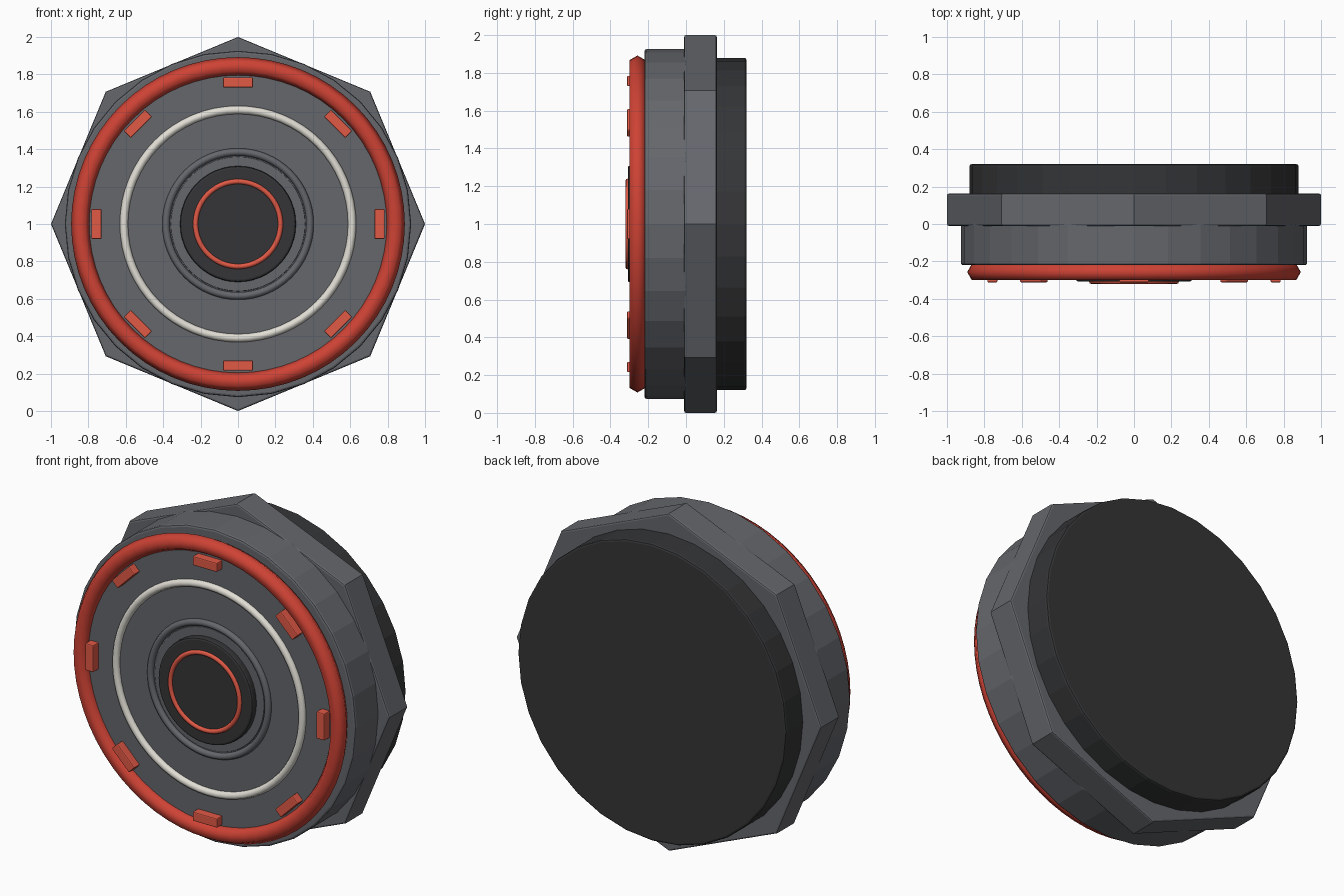
import bpy
import math
from math import pi, radians

if "Cube" in bpy.data.objects:
    bpy.data.objects.remove(bpy.data.objects["Cube"])


def material(name, rgb):
    m = bpy.data.materials.new(name)
    m.diffuse_color = (*rgb, 1)
    m.use_nodes = True
    m.node_tree.nodes["Principled BSDF"].inputs["Base Color"].default_value = m.diffuse_color
    return m


GREY = material("grey", (0.13, 0.135, 0.15))
DARK = material("dark_grey", (0.035, 0.036, 0.038))
RED = material("red", (0.62, 0.055, 0.035))
LIGHT_RED = material("light_red", (0.75, 0.10, 0.06))
WHITE = material("off_white", (0.75, 0.73, 0.66))


def finish(name, mat, bevel=0):
    ob = bpy.context.object
    ob.name = name
    ob.data.materials.append(mat)
    if bevel:
        b = ob.modifiers.new("bevel", 'BEVEL')
        b.width = bevel
        b.segments = 2
        b.limit_method = 'ANGLE'
        b.angle_limit = radians(50)
    return ob


def disc(name, r, y0, y1, sides, mat, bevel=0.01):
    """Cylinder along y from y0 to y1, centred on z = 1."""
    bpy.ops.mesh.primitive_cylinder_add(
        vertices=sides, radius=r, depth=y1 - y0,
        location=(0, (y0 + y1) / 2, 1), rotation=(pi / 2, 0, 0))
    return finish(name, mat, bevel)


def ring(name, r, thick, y, mat, minor=8):
    bpy.ops.mesh.primitive_torus_add(
        major_radius=r, minor_radius=thick, major_segments=64,
        minor_segments=minor, location=(0, y, 1), rotation=(pi / 2, 0, 0))
    bpy.ops.object.shade_smooth()
    return finish(name, mat)


# Housing: back cap, octagonal flange, round front body
disc("back_cap", 0.88, 0.15, 0.32, 32, DARK, 0.012)
disc("octagon_flange", 1.0, -0.01, 0.163, 8, GREY, 0.01)
disc("front_body", 0.926, -0.22, 0.01, 32, GREY, 0.012)

# Face plate and its rings
disc("face_plate", 0.82, -0.263, -0.20, 64, GREY, 0)
ring("outer_red_ring", 0.842, 0.05, -0.257, RED, 6)
ring("white_ring", 0.61, 0.022, -0.266, WHITE)

# Central hub
ring("hub_grey_ring", 0.385, 0.02, -0.266, GREY)
disc("hub_base", 0.36, -0.27, -0.25, 48, GREY, 0.004)
disc("hub_dark_disc", 0.31, -0.308, -0.25, 48, DARK, 0.012)
ring("hub_red_ring", 0.227, 0.014, -0.307, LIGHT_RED)

# Eight marker bars around the face
for i in range(8):
    a = i * pi / 4
    bpy.ops.mesh.primitive_cube_add(
        size=1, location=(0.757 * math.sin(a), -0.285, 1 + 0.757 * math.cos(a)),
        rotation=(0, a, 0))
    ob = finish(f"marker_bar_{i + 1}", LIGHT_RED, 0.006)
    ob.scale = (0.16, 0.054, 0.054)
    bpy.ops.object.transform_apply(location=False, rotation=False, scale=True)
